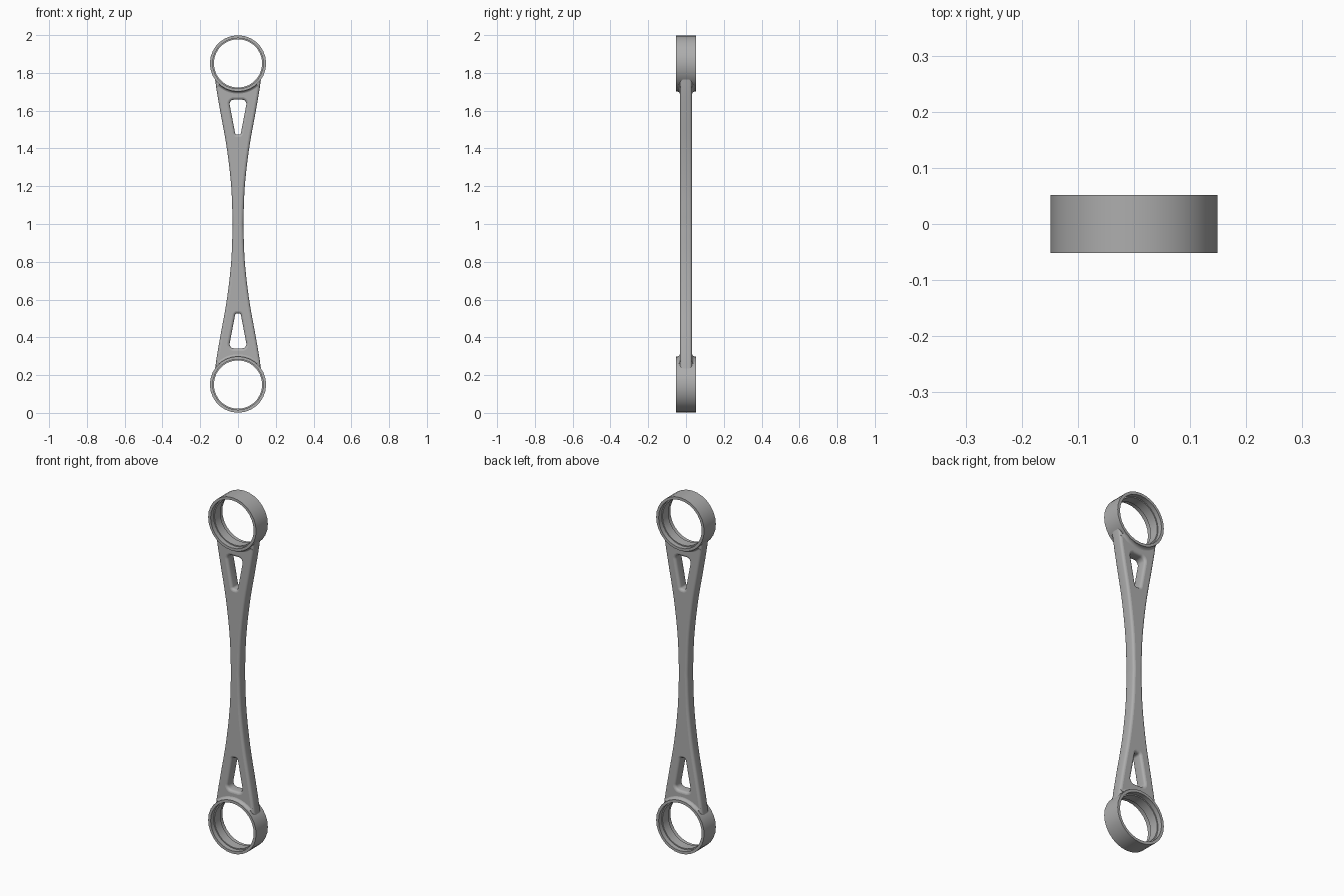
import bpy, math
from mathutils import Vector

cube = bpy.data.objects.get("Cube")
if cube:
    bpy.data.objects.remove(cube, do_unlink=True)

grey = bpy.data.materials.new("plain grey metal")
grey.use_nodes = True
COLOUR = (0.42, 0.42, 0.42, 1)
grey.diffuse_color = COLOUR
grey.node_tree.nodes["Principled BSDF"].inputs["Base Color"].default_value = COLOUR

MID, EYE = 1.0, 0.85          # arm centre height, eye distance from it
EYE_R, HALF_DEPTH = 0.149, 0.052
ARM_HALF, ROUND = 0.032, 0.014


def add_object(name, mesh):
    ob = bpy.data.objects.new(name, mesh)
    bpy.context.collection.objects.link(ob)
    mesh.materials.clear()
    mesh.materials.append(grey)
    bpy.ops.object.select_all(action="DESELECT")
    ob.select_set(True)
    bpy.context.view_layer.objects.active = ob
    bpy.ops.object.shade_smooth_by_angle(angle=math.radians(35))
    return ob


def lathe(name, profile, sign, start, sweep, steps):
    """Spin a closed (radius, y) profile about the axis of one eye."""
    closed = sweep >= 2 * math.pi - 1e-4
    rows, n = steps if closed else steps + 1, len(profile)
    verts, faces = [], []
    for i in range(rows):
        a = start + sweep * i / steps
        verts += [(r * math.sin(a), y, MID + sign * (EYE - r * math.cos(a)))
                  for r, y in profile]
    for i in range(steps):
        j = (i + 1) % rows
        for k in range(n):
            m = (k + 1) % n
            quad = [i * n + k, i * n + m, j * n + m, j * n + k]
            faces.append(quad)
    if not closed:
        faces += [list(range(n))[::-1], [(rows - 1) * n + k for k in range(n)]]
    mesh = bpy.data.meshes.new(name)
    mesh.from_pydata(verts, [], faces)
    ob = add_object(name, mesh)
    bpy.ops.object.mode_set(mode="EDIT")
    bpy.ops.mesh.select_all(action="SELECT")
    bpy.ops.mesh.normals_make_consistent(inside=False)
    bpy.ops.object.mode_set(mode="OBJECT")
    return ob


def smooth_path(points, steps=6):
    """Catmull-Rom samples through a few points."""
    p = [Vector(q) for q in points]
    p = [2 * p[0] - p[1]] + p + [2 * p[-1] - p[-2]]
    out = []
    for a, b, c, d in zip(p, p[1:], p[2:], p[3:]):
        for s in range(steps):
            t = s / steps
            out.append(0.5 * (2 * b + (c - a) * t + (2 * a - 5 * b + 4 * c - d) * t * t
                              + (3 * b - a - 3 * c + d) * t ** 3))
    return out + [p[-2]]


def rounded(corners, steps=6):
    """Closed outline with a round of its own at each (x, z, radius) corner."""
    out = []
    for i, (x, z, r) in enumerate(corners):
        c = Vector((x, z))
        u = (Vector(corners[i - 1][:2]) - c).normalized()
        v = (Vector(corners[(i + 1) % len(corners)][:2]) - c).normalized()
        half = u.angle(v) / 2
        a, b = c + u * r / math.tan(half), c + v * r / math.tan(half)
        o = c + (u + v).normalized() * r / math.sin(half)
        for s in range(steps + 1):
            out.append(o + (a.lerp(b, s / steps) - o).normalized() * r)
    return out


# Arm outline: waisted flank, then an arc hidden inside the eye wall
flank = smooth_path([(0.028, 0), (0.036, 0.2), (0.059, 0.4), (0.091, 0.58),
                     (0.107, 0.67), (0.115, 0.72), (0.121, 0.765)])
arc = [Vector((0.138 * math.sin(a), EYE - 0.138 * math.cos(a)))
       for a in (math.radians(54 - 6 * k) for k in range(19))]
upper = flank + arc + [Vector((-p.x, p.y)) for p in reversed(flank)]
outline = upper + [-p for p in upper[1:-1]]

# Rounded windows near both eyes
window = rounded([(0.049, 0.658, 0.022), (-0.049, 0.658, 0.022),
                  (-0.014, 0.474, 0.011), (0.014, 0.474, 0.011)])

curve = bpy.data.curves.new("arm_profile", "CURVE")
curve.dimensions, curve.fill_mode = "2D", "BOTH"
curve.extrude, curve.bevel_depth = ARM_HALF - ROUND, ROUND
curve.offset, curve.bevel_resolution = -ROUND, 3
for loop in (outline, window, [-p for p in window]):
    spline = curve.splines.new("POLY")
    spline.points.add(len(loop) - 1)
    spline.use_cyclic_u = True
    for point, p in zip(spline.points, loop):
        point.co = (p.x, p.y, 0, 1)
helper = bpy.data.objects.new("arm_helper", curve)
bpy.context.collection.objects.link(helper)
bpy.context.view_layer.update()
mesh = bpy.data.meshes.new_from_object(
    helper.evaluated_get(bpy.context.evaluated_depsgraph_get()))
bpy.data.objects.remove(helper, do_unlink=True)
arm = add_object("arm", mesh)
arm.rotation_euler.x = math.pi / 2
arm.location.z = MID

# Eye wall with a stepped bore, and the concave fillet where the arm meets it
half = [(EYE_R, HALF_DEPTH), (0.134, HALF_DEPTH), (0.134, 0.026), (0.128, 0.026)]
ring = half + [(r, -y) for r, y in reversed(half)]
front = [(0.142, 0.0)] + [(0.142, 0.048)] + [
    (0.166 - 0.018 * math.cos(a), 0.049 - 0.018 * math.sin(a))
    for a in (math.radians(18 * k) for k in range(6))] + [(0.166, 0.0)]
fillet = front[1:-1] + [(r, -y) for r, y in reversed(front[1:-1])]
for label, sign in (("upper", 1), ("lower", -1)):
    lathe(label + "_eye", ring, sign, 0, 2 * math.pi, 28)
    lathe(label + "_fillet", fillet, sign, math.radians(-42), math.radians(84), 14)
